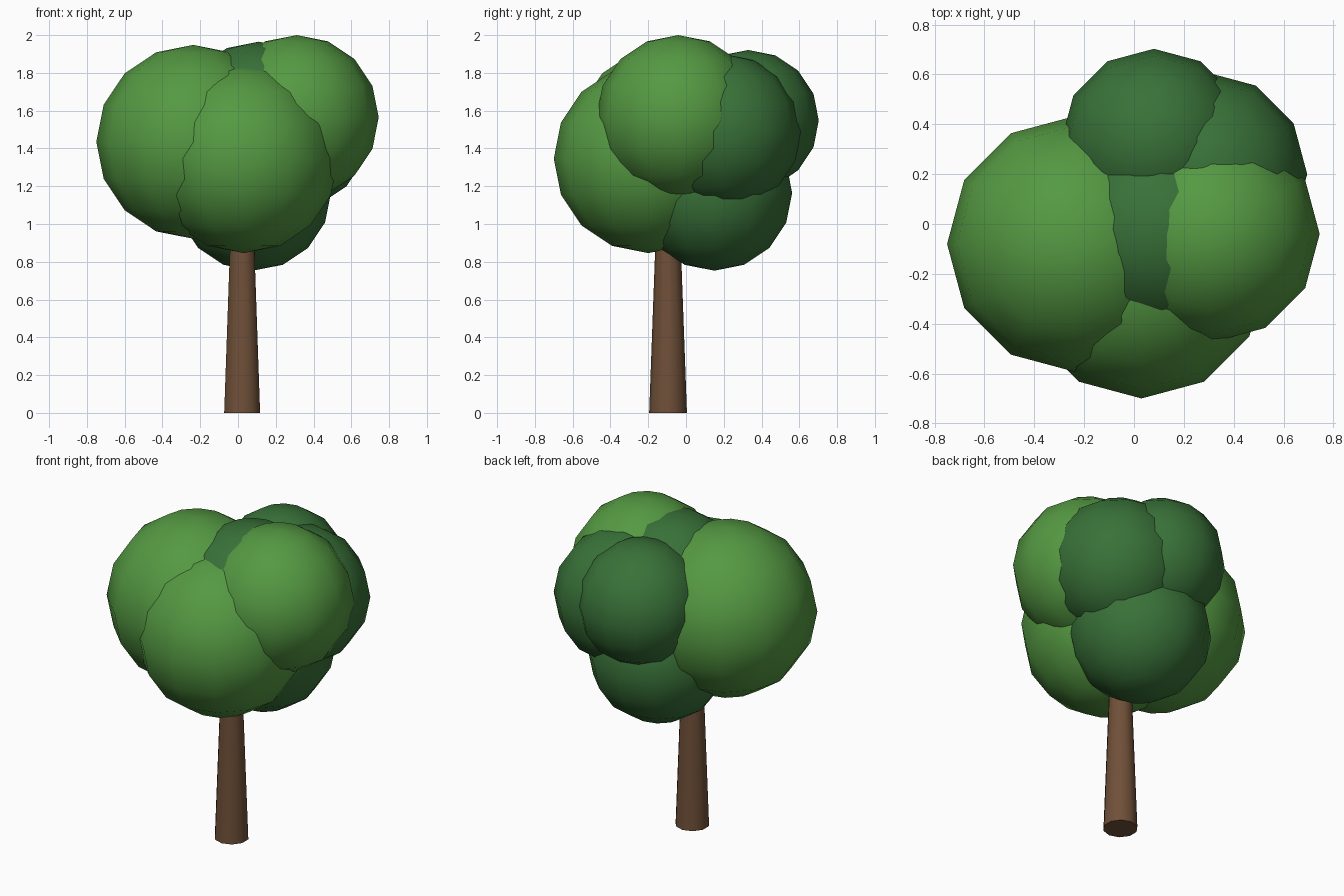
import bpy
import math

if "Cube" in bpy.data.objects:
    bpy.data.objects.remove(bpy.data.objects["Cube"])


def material(name, color):
    m = bpy.data.materials.new(name)
    m.diffuse_color = (*color, 1)
    m.use_nodes = True
    m.node_tree.nodes["Principled BSDF"].inputs["Base Color"].default_value = m.diffuse_color
    return m


bark = material("bark", (0.16, 0.08, 0.04))
light = material("light_leaves", (0.09, 0.32, 0.055))
dark = material("dark_leaves", (0.04, 0.165, 0.04))


# Leaf clump: smooth low-poly ball
def clump(name, center, radius, mat):
    bpy.ops.mesh.primitive_uv_sphere_add(segments=12, ring_count=8, radius=radius, location=center)
    ob = bpy.context.object
    ob.name = name
    ob.data.materials.append(mat)
    bpy.ops.object.shade_smooth()


# Tapered trunk, running up into the crown
height = 1.2
bpy.ops.mesh.primitive_cone_add(vertices=10, radius1=0.1, radius2=0.056, depth=height,
                                location=(0.022, -0.095, height / 2))
trunk = bpy.context.object
trunk.name = "trunk"
trunk.data.materials.append(bark)
bpy.ops.object.shade_smooth_by_angle(angle=math.radians(40))

# Light clumps
clump("leaves_left", (-0.237, -0.08, 1.435), 0.513, light)
clump("leaves_front", (0.03, -0.20, 1.346), 0.50, light)
clump("leaves_right", (0.31, -0.04, 1.565), 0.435, light)

# Dark clumps
clump("leaves_back", (0.08, 0.33, 1.548), 0.373, dark)
clump("leaves_back_right", (0.285, 0.20, 1.49), 0.41, dark)
clump("leaves_low", (0.08, 0.15, 1.165), 0.412, dark)
clump("leaves_middle", (0.11, -0.02, 1.525), 0.44, dark)
